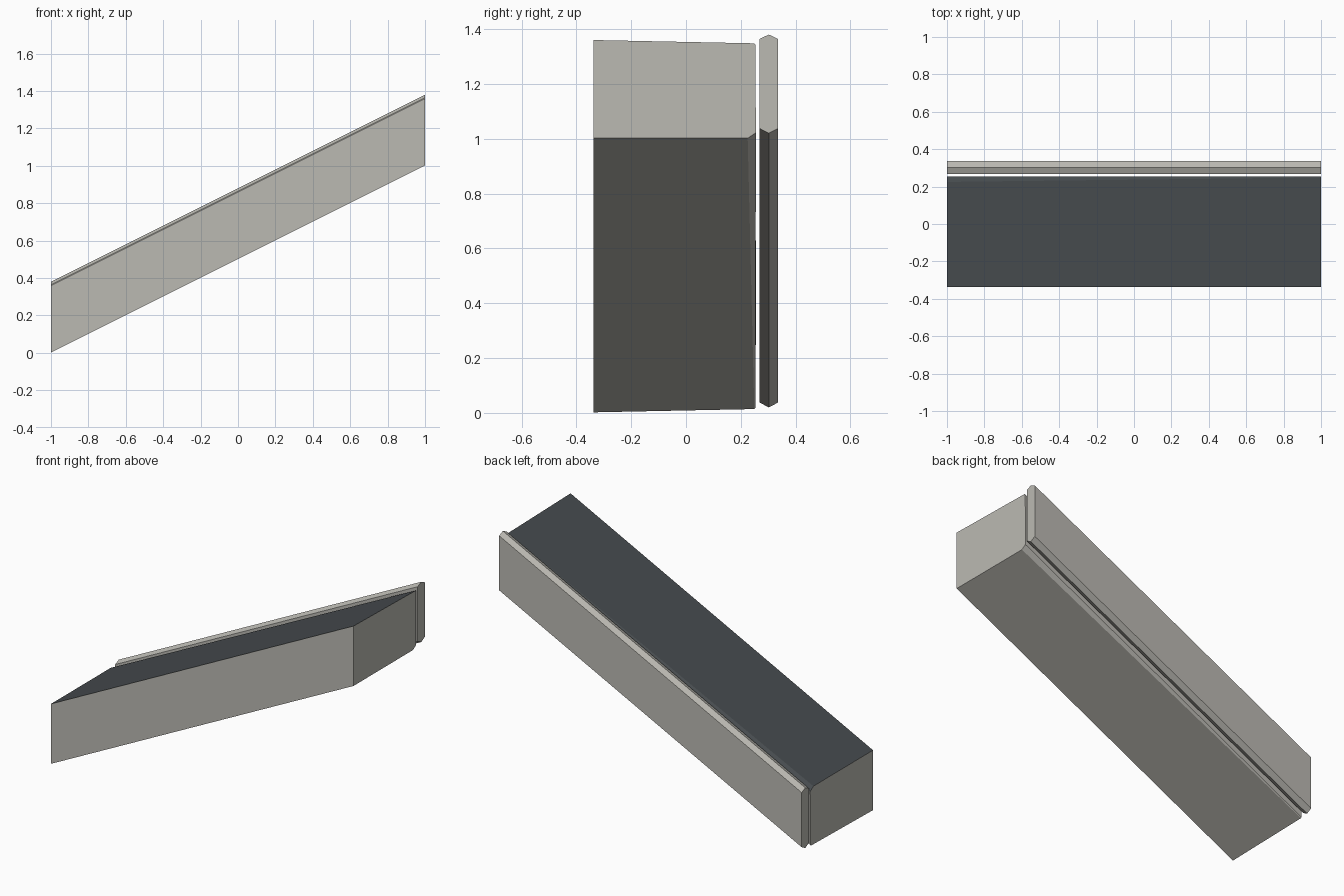
import bpy
import bmesh

cube = bpy.data.objects.get("Cube")
if cube:
    bpy.data.objects.remove(cube, do_unlink=True)


def material(name, colour):
    mat = bpy.data.materials.new(name)
    mat.use_nodes = True
    mat.diffuse_color = colour
    mat.node_tree.nodes["Principled BSDF"].inputs["Base Color"].default_value = colour
    return mat


concrete = material("pale concrete", (0.50, 0.49, 0.45, 1))
asphalt = material("dark asphalt", (0.062, 0.071, 0.077, 1))


def loft(name, low, high, materials, top_index=0):
    """Bridge a (y, z) section at the low end to one at the high end."""
    bm = bmesh.new()
    ends = [[bm.verts.new((x, y, z)) for y, z in section]
            for x, section in ((-1, low), (1, high))]
    count = len(low)
    for end in ends:
        bm.faces.new(end)
    for i in range(count):
        j = (i + 1) % count
        bm.faces.new((ends[0][i], ends[0][j], ends[1][j], ends[1][i]))
    bmesh.ops.recalc_face_normals(bm, faces=bm.faces)
    for face in bm.faces:
        face.material_index = top_index if face.normal.z > 0.3 else 0
    mesh = bpy.data.meshes.new(name)
    bm.to_mesh(mesh)
    bm.free()
    for mat in materials:
        mesh.materials.append(mat)
    obj = bpy.data.objects.new(name, mesh)
    bpy.context.collection.objects.link(obj)
    return obj


# Sloping road slab: the chamfer swaps from upper edge to lower edge along it
high = [(-0.338, 1.002), (0.225, 1.002), (0.255, 1.022),
        (0.253, 1.344), (0.249, 1.348), (-0.338, 1.36)]
low = [(y, 1.362 - z) for y, z in reversed(high)]
loft("ramp_slab", low, high, [concrete, asphalt], top_index=1)

# Separate side kerb with ridged upper and lower edges
kerb = [(0.268, 0.038), (0.302, 0.02), (0.336, 0.038),
        (0.336, 0.364), (0.302, 0.38), (0.268, 0.364)]
loft("side_kerb", kerb, [(y, z + 1) for y, z in kerb], [concrete])
